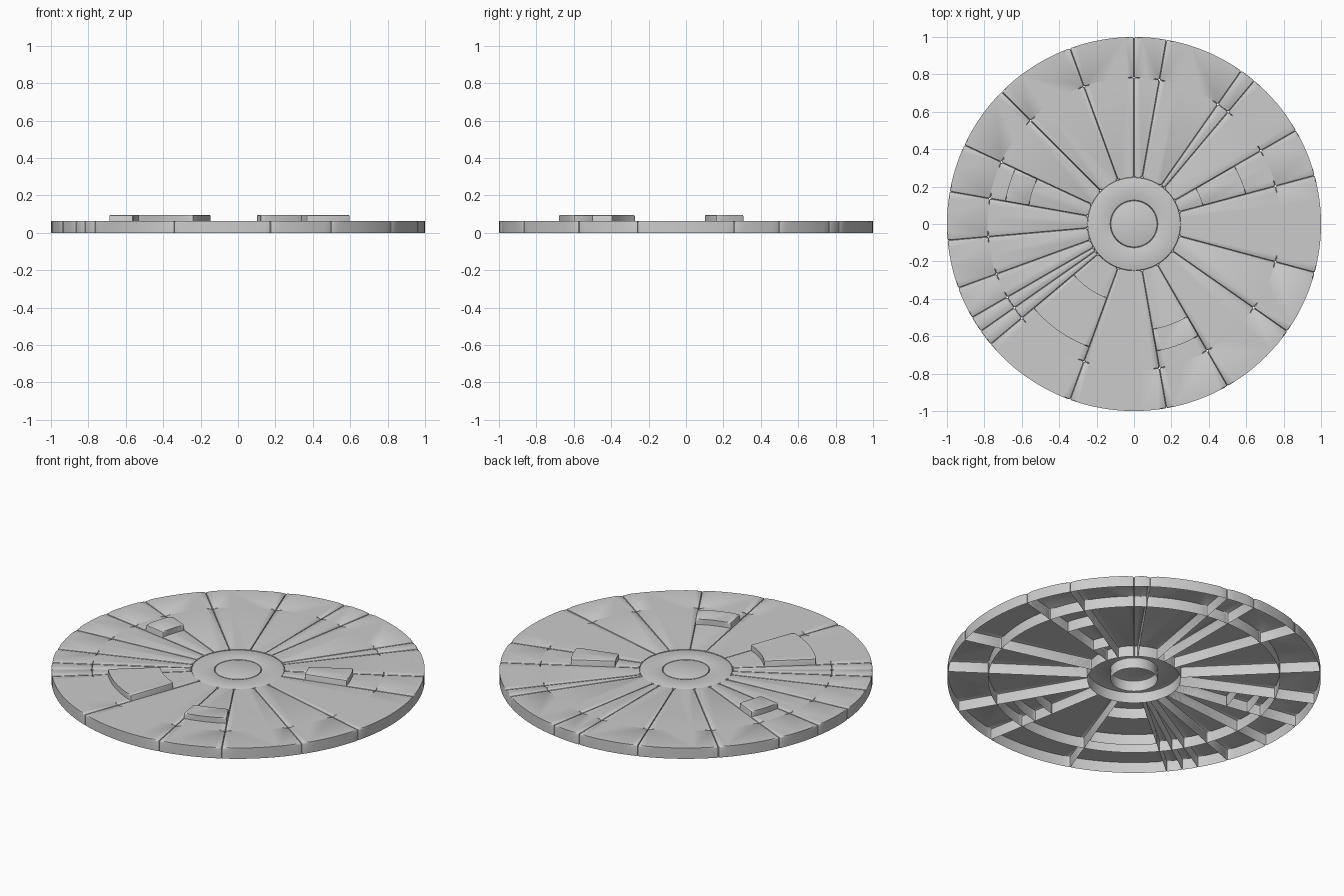
import bpy, bmesh, math

if "Cube" in bpy.data.objects:
    bpy.data.objects.remove(bpy.data.objects["Cube"])

H, RAISED, BEV = 0.064, 0.096, 0.008
R_CORE, R_HUB, R_RING, R_OUT = 0.125, 0.25, 0.782, 1.0
SPOKES = [-160, -150, -145, -140, -110, -80, -60, -35, -15, 15, 30, 50, 55,
          80, 90, 110, 135, 155, 170, 185, 200]


def finish(name, bm):
    bmesh.ops.recalc_face_normals(bm, faces=bm.faces)
    me = bpy.data.meshes.new(name)
    bm.to_mesh(me)
    bm.free()
    ob = bpy.data.objects.new(name, me)
    bpy.context.collection.objects.link(ob)
    # open shells: make sure the cap faces upward
    if max(me.polygons, key=lambda p: p.center.z).normal.z < 0:
        me.flip_normals()
    bpy.ops.object.select_all(action='DESELECT')
    ob.select_set(True)
    bpy.context.view_layer.objects.active = ob
    bpy.ops.object.shade_smooth_by_angle(angle=math.radians(35))
    return ob


def panel(name, r0, r1, a0, a1, h):
    """Arc-shaped cap with walls, open underneath, rounded rim and corners."""
    n = max(2, round((a1 - a0) / 2.5))
    angs = [math.radians(a0 + (a1 - a0) * i / n) for i in range(n + 1)]
    pts = [(r1 * math.cos(a), r1 * math.sin(a)) for a in angs]
    pts += [(r0 * math.cos(a), r0 * math.sin(a)) for a in reversed(angs)]
    bm = bmesh.new()
    top = [bm.verts.new((x, y, h)) for x, y in pts]
    low = [bm.verts.new((x, y, 0)) for x, y in pts]
    bm.faces.new(top)
    m = len(pts)
    for i in range(m):
        j = (i + 1) % m
        bm.faces.new((low[i], low[j], top[j], top[i]))
    edges = [bm.edges.get((top[i], top[(i + 1) % m])) for i in range(m)]
    edges += [bm.edges.get((top[i], low[i])) for i in (0, n, n + 1, m - 1)]
    bmesh.ops.bevel(bm, geom=edges, offset=BEV, offset_type='OFFSET',
                    segments=2, profile=0.5, affect='EDGES', clamp_overlap=False)
    return finish(name, bm)


def lathe(name, profile, n=96):
    bm = bmesh.new()
    vs = [bm.verts.new((r, 0, z)) for r, z in profile]
    es = [bm.edges.new(p) for p in zip(vs, vs[1:])]
    bmesh.ops.spin(bm, geom=vs + es, cent=(0, 0, 0), axis=(0, 0, 1),
                   angle=2 * math.pi, steps=n, use_duplicate=False)
    bmesh.ops.remove_doubles(bm, verts=bm.verts, dist=1e-5)
    return finish(name, bm)


def shoulder(r, side):
    """Wall and rounded top edge at radius r; side points into the part."""
    arc = [(r + side * BEV * (1 - math.cos(t)), H - BEV * (1 - math.sin(t)))
           for t in (0, math.pi / 4, math.pi / 2)]
    return [(r, 0)] + arc


# centre cap and hub ring
lathe("centre_cap", shoulder(R_CORE, -1) + [(0, H)])
lathe("hub_ring", shoulder(R_CORE, 1) + shoulder(R_HUB, -1)[::-1])

# spoke panels and rim panels
for i, (a0, a1) in enumerate(zip(SPOKES, SPOKES[1:])):
    panel(f"spoke_panel_{i:02d}", R_HUB, R_RING, a0, a1, H)
    panel(f"rim_panel_{i:02d}", R_RING, R_OUT, a0, a1, H)

# raised blocks
for i, (r0, r1, a0, a1) in enumerate([(0.38, 0.62, 15, 30), (0.57, 0.70, 155, 170),
                                      (0.42, 0.70, 220, 250), (0.57, 0.69, 280, 300)]):
    panel(f"raised_block_{i}", r0, r1, a0, a1, RAISED)
